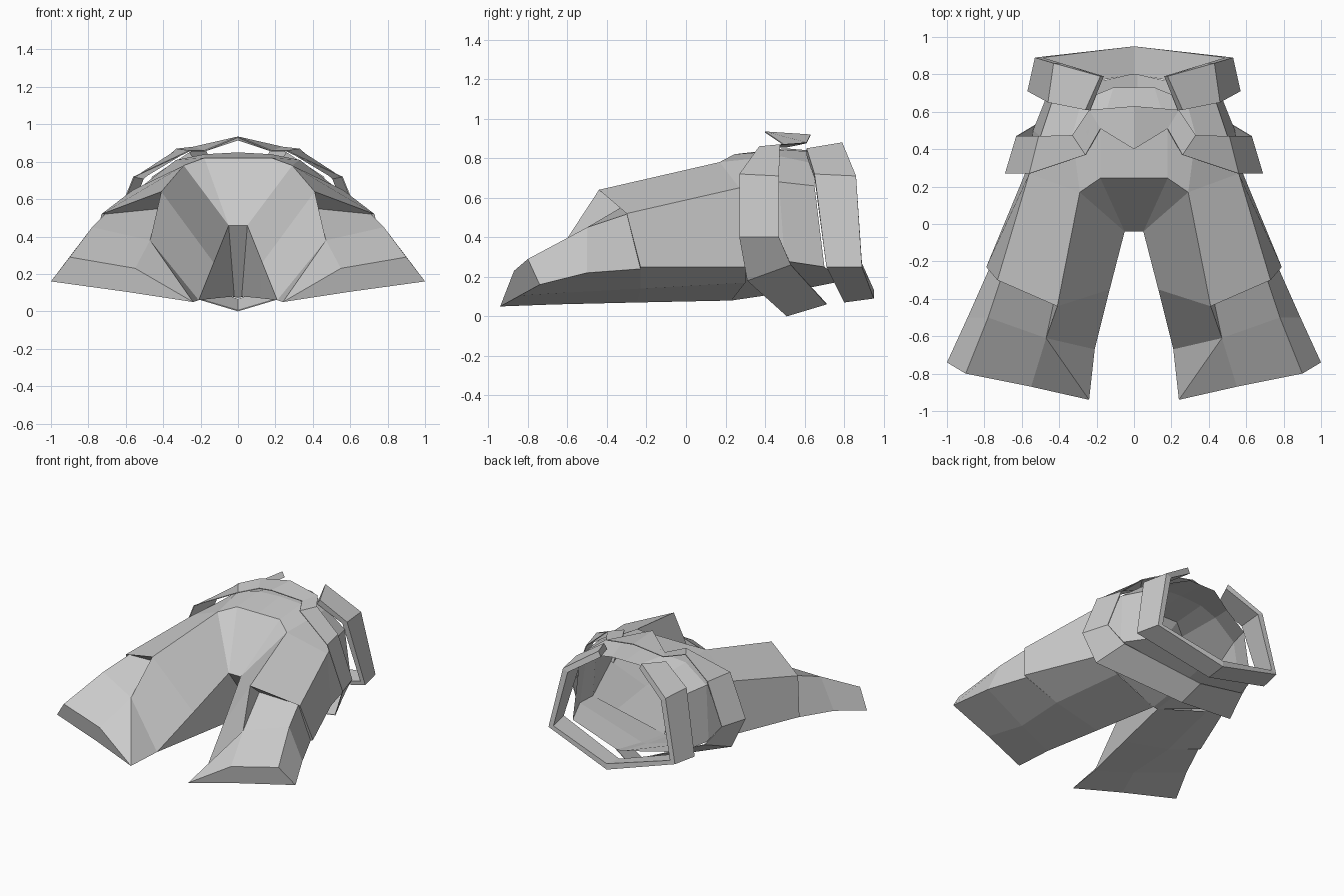
import bpy, bmesh
from mathutils import Vector

if "Cube" in bpy.data.objects:
    bpy.data.objects.remove(bpy.data.objects["Cube"])


def build(name, sections, closed=True, extra=()):
    """Loft matching sections on the +x side, then mirror to -x."""
    bm = bmesh.new()
    rows = [[bm.verts.new(p) for p in s] for s in sections]
    n = len(rows[0])
    for a, b in zip(rows, rows[1:]):
        for i in range(n if closed else n - 1):
            j = (i + 1) % n
            bm.faces.new((a[i], a[j], b[j], b[i]))
    for poly in extra:
        bm.faces.new([bm.verts.new(p) for p in poly])
    bmesh.ops.remove_doubles(bm, verts=bm.verts, dist=0.0005)
    bmesh.ops.recalc_face_normals(bm, faces=bm.faces)
    me = bpy.data.meshes.new(name)
    bm.to_mesh(me)
    bm.free()
    ob = bpy.data.objects.new(name, me)
    bpy.context.collection.objects.link(ob)
    m = ob.modifiers.new("Mirror", 'MIRROR')
    m.use_clip = True
    m.merge_threshold = 0.001
    return ob


def band(name, front, back, thick, cap=False):
    """Strap between two edge paths, given thickness toward the body axis."""
    def inner(p):
        c = Vector((0, p[1], 0.48))
        d = Vector(p) - c
        return tuple(c + d * (1 - thick / d.length))
    secs = [(f, b, inner(b), inner(f)) for f, b in zip(front, back)]
    return build(name, secs, True, [secs[0]] if cap else [])


# shared crotch, hip and shin points
crotch = (.05, -.04, .46)
under = (.02, .23, .08)
groin_top = (.18, .245, .82)
thigh_top = (.29, .17, .78)
shin_top = (.47, -.61, .38)
shin_low = (.21, -.67, .06)
toe = (.24, -.94, .05)
knee_in, knee_low = (.13, -.35, .26), (.12, -.25, .07)
cuff_in = (.41, -.44, .64)
knee_top = (.41, -.33, .55)
hem = [toe, (.55, -.87, .23), (.90, -.80, .29), (1.0, -.74, .16), (.60, -.84, .105)]

# legs: thigh, flared cuff, stepped-in shin, slanted hem (repeated points make triangles)
build("leg", [
    [thigh_top, thigh_top, (.56, .27, .65), (.57, .30, .25), (.40, .30, .17), under, crotch],
    [cuff_in, cuff_in, (.73, -.30, .52), (.79, -.23, .25), (.50, -.23, .14), knee_low, knee_in],
    [cuff_in, knee_top, (.71, -.29, .52), (.77, -.23, .24), (.50, -.23, .14), knee_low, knee_in],
    [shin_top, shin_top, (.78, -.50, .45), (.89, -.50, .22), (.50, -.60, .12), shin_low, shin_low],
    hem + [toe, toe],
], extra=[hem])

# hips and hollow waist, with the front panel between the legs
build("hips", [
    [(0, .245, .82), groin_top, thigh_top, (.56, .27, .65), (.57, .30, .25), under, (0, .23, .08)],
    [(0, .50, .85), (.18, .50, .84), (.33, .475, .81), (.50, .47, .68), (.54, .50, .28), (.02, .50, .12), (0, .50, .12)],
    [(0, .73, .83), (.11, .73, .83), (.28, .66, .77), (.44, .65, .66), (.46, .70, .25), (.02, .80, .18), (0, .80, .18)],
], closed=False, extra=[
    [(0, .245, .82), groin_top, crotch, (0, -.04, .46)],
    [groin_top, thigh_top, crotch],
    [crotch, (0, -.04, .46), (0, .23, .08), under],
])

# hip wrap with pointed upper flap
band("hip_wrap",
     [(0, .40, .935), (.18, .51, .86), (.26, .37, .86), (.56, .27, .72), (.69, .27, .40), (.60, .31, .18), (0, .51, 0)],
     [(0, .63, .92), (.24, .61, .88), (.33, .475, .87), (.51, .47, .71), (.63, .47, .40), (.53, .53, .26), (0, .71, .06)],
     .006)

# loose belt, open at the upper middle
band("belt",
     [(.26, .61, .85), (.46, .65, .72), (.57, .71, .25), (0, .80, .07)],
     [(.18, .79, .88), (.43, .86, .71), (.53, .89, .25), (0, .95, .09)],
     .045, cap=True)
